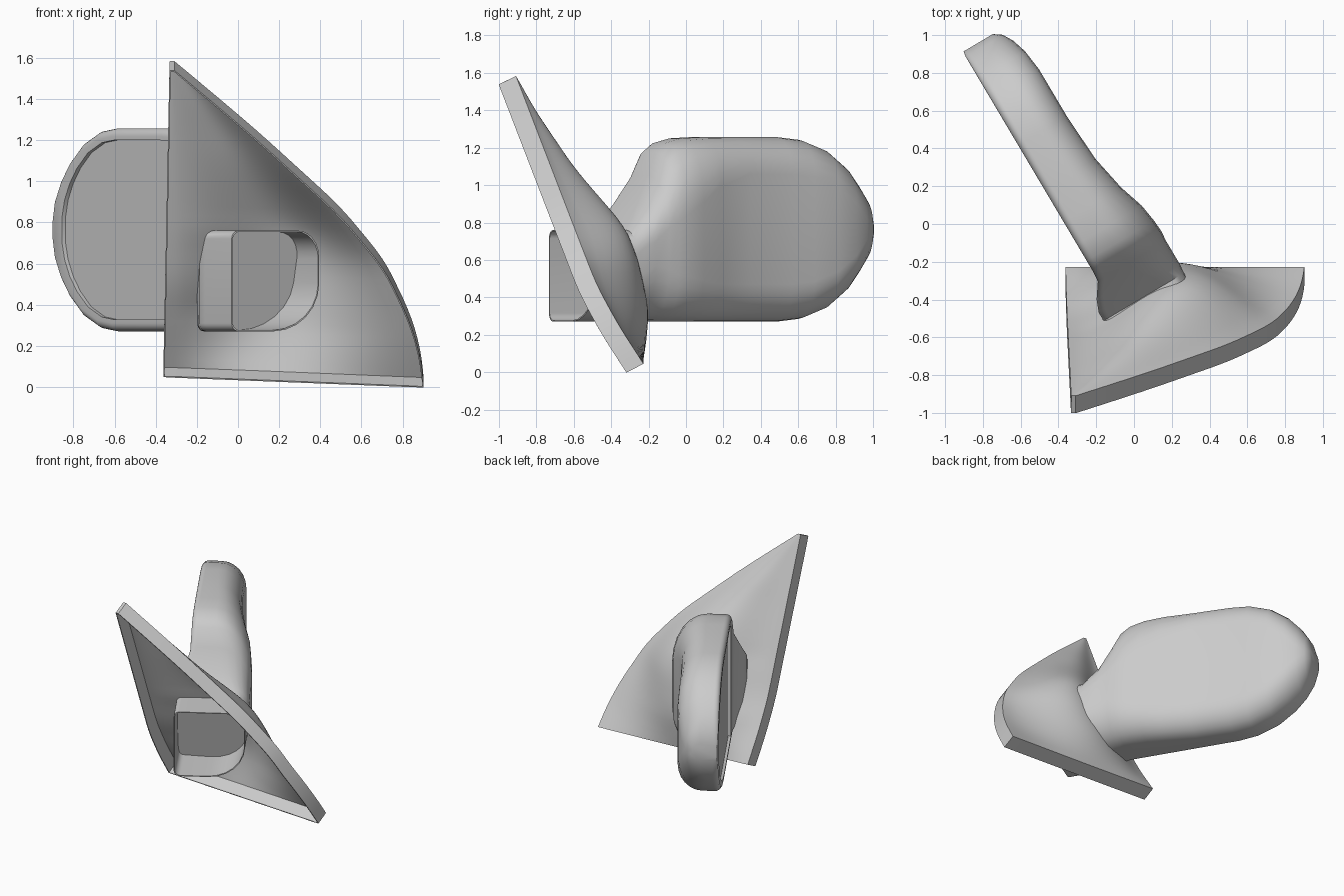
import bpy, bmesh, math
from mathutils import Vector

cube = bpy.data.objects.get("Cube")
if cube:
    bpy.data.objects.remove(cube, do_unlink=True)

grey = bpy.data.materials.new("plain_grey")
grey.use_nodes = True
COLOUR = (0.6, 0.6, 0.6, 1)
grey.diffuse_color = COLOUR
grey.node_tree.nodes["Principled BSDF"].inputs["Base Color"].default_value = COLOUR


def interp(table, t):
    """Straight-line lookup in a list of (position, value)."""
    if t <= table[0][0]:
        return table[0][1]
    for (a, u), (b, v) in zip(table, table[1:]):
        if t <= b:
            return u + (v - u) * (t - a) / (b - a)
    return table[-1][1]


def finish(name, bm):
    bmesh.ops.recalc_face_normals(bm, faces=bm.faces)
    mesh = bpy.data.meshes.new(name)
    bm.to_mesh(mesh)
    bm.free()
    ob = bpy.data.objects.new(name, mesh)
    bpy.context.collection.objects.link(ob)
    mesh.materials.append(grey)
    return ob


def loft(name, rings):
    """Skin equal-length closed rings and cap both ends."""
    bm = bmesh.new()
    loops = [[bm.verts.new(p) for p in ring] for ring in rings]
    for a, b in zip(loops, loops[1:]):
        for i in range(len(a)):
            j = (i + 1) % len(a)
            bm.faces.new((a[i], a[j], b[j], b[i]))
    bm.faces.new(loops[0])
    bm.faces.new(loops[-1])
    return finish(name, bm)


def cut(target, cutter):
    mod = target.modifiers.new("cut", "BOOLEAN")
    mod.operation = "DIFFERENCE"
    mod.solver = "EXACT"
    mod.object = cutter
    cutter.hide_render = True
    cutter.hide_set(True)


# Housing frame: s runs outward along the glass, n is depth behind it
ALONG = Vector((-0.51, 0.86, 0))
DEPTH = Vector((0.86, 0.51, 0))
ORIGIN = Vector((-0.2, -0.28, 0))


def place(s, n, z):
    return ORIGIN + ALONG * s + DEPTH * n + Vector((0, 0, z))


def section(s, n0, n1, z0, z1, top, bottom, tilt=(0, 0)):
    """D-shaped ring: small rounds on the glass side, large ones behind."""
    small = min(0.04, (z1 - z0) / 4)
    half = (z1 - z0) * 0.48
    corners = [(n0, z0, small, small, 180), (n1, z0, bottom[0], min(bottom[1], half), 270),
               (n1, z1, top[0], min(top[1], half), 0), (n0, z1, small, small, 90)]
    ring = []
    for n, z, rn, rz, start in corners:
        cn = n + rn if n == n0 else n - rn
        cz = z + rz if z == z0 else z - rz
        for k in range(7):
            a = math.radians(start + 15 * k)
            pn, pz = cn + rn * math.cos(a), cz + rz * math.sin(a)
            ring.append(place(s + tilt[0] * (n1 - pn) + tilt[1] * (z1 - pz), pn, pz))
    return ring


# Mirror housing, neck and hollow stub in one skin, starting at the tilted stub floor
NECK_TOP, NECK_LOW = (0.12, 0.13), (0.26, 0.36)
BACK = (0.17, 0.2)
TILT = (0.1, 0.26)
INNER = (-0.079, 0.404, 0.276, 0.754, NECK_TOP, NECK_LOW)
OUTER = (-0.085, 0.41, 0.27, 0.76, NECK_TOP, NECK_LOW)
stations = [(-0.305, *INNER, TILT), (-0.475, *INNER), (-0.475, *OUTER), (-0.22, *OUTER),
            (-0.17, -0.085, 0.415, 0.27, 0.82, (0.15, 0.15), (0.25, 0.33)),
            (-0.105, -0.06, 0.415, 0.27, 0.9, (0.2, 0.2), (0.24, 0.3)),
            (-0.025, -0.005, 0.415, 0.27, 1.05, (0.23, 0.28), (0.22, 0.28)),
            (0.035, 0, 0.42, 0.27, 1.175, (0.25, 0.37), (0.2, 0.25)),
            (0.1, 0, 0.415, 0.27, 1.225, (0.25, 0.38), (0.2, 0.24)),
            (0.2, 0, 0.4, 0.27, 1.25, (0.24, 0.34), (0.19, 0.22)),
            (0.34, 0, 0.355, 0.27, 1.257, (0.19, 0.26), BACK),
            (0.54, 0, 0.315, 0.27, 1.257, BACK, BACK),
            (0.81, 0, 0.3, 0.27, 1.257, BACK, BACK),
            (0.95, 0, 0.3, 0.285, 1.242, BACK, BACK),
            (1.1, 0, 0.3, 0.34, 1.187, BACK, BACK),
            (1.22, 0, 0.285, 0.425, 1.102, BACK, BACK),
            (1.3, 0, 0.26, 0.51, 1.017, BACK, BACK),
            (1.355, 0, 0.228, 0.6, 0.927, (0.1, 0.15), (0.1, 0.15)),
            (1.385, 0.005, 0.185, 0.7, 0.827, (0.06, 0.05), (0.06, 0.05))]
housing = loft("mirror_housing", [section(*st) for st in stations])

# Recess that leaves a rim around the glass
outline = [(st[0], st[3], st[4]) for st in stations if st[0] > 0.05]
edge = [(s, z1) for s, z0, z1 in outline] + [(s, z0) for s, z0, z1 in reversed(outline)]
inset = [(0.6 + (s - 0.6) * 0.875, 0.765 + (z - 0.765) * 0.885) for s, z in edge]
recess = loft("glass_recess_cutter", [[place(s, n, z) for s, z in inset] for n in (-0.1, 0.02)])
cut(housing, recess)

# Triangular mounting shell: a leaning sheet swollen around the neck, open in front
RIGHT = [(0, 0.9), (0.14, 0.885), (0.31, 0.835), (0.57, 0.71), (0.83, 0.495),
         (1.19, 0.1), (1.36, -0.1), (1.535, -0.31)]
LEAN = [(0, -0.32), (0.2, -0.45), (0.42, -0.57), (1.535, -1)]
BULGE = [(0, 0), (0.15, 0.12), (0.285, 0.205), (0.5, 0.265), (0.715, 0.27),
         (1.035, 0.12), (1.35, 0.03), (1.535, 0)]
SKEW = [(0.1, 0.8), (0.3, 0.9), (0.7, 1.45), (1.5, 1.3)]
SHARP = [(0.1, 1.8), (0.6, 1.25)]
ROWS, COLS, HEIGHT = 32, 24, 1.535
LIP = Vector((0, 0.09, 0.045))


def smooth_interp(table, t):
    r = min(0.07, t, HEIGHT - t)
    return sum(interp(table, t + r * k / 2) for k in range(-2, 3)) / 5


def sheet_point(i, j):
    z, c = HEIGHT * i / ROWS, j / COLS
    left = -0.36 + 0.03 * z / HEIGHT
    x = left + (smooth_interp(RIGHT, z) - left) * c
    swell = max(0, math.sin(math.pi * c ** interp(SKEW, z))) ** interp(SHARP, z)
    y = smooth_interp(LEAN, z) + smooth_interp(BULGE, z) * swell
    return Vector((x, y, z + 0.05 * (1 - c) * (1 - z / HEIGHT))) + LIP


bm = bmesh.new()
grid = [[bm.verts.new(sheet_point(i, j)) for j in range(COLS + 1)] for i in range(ROWS + 1)]
for a, b in zip(grid, grid[1:]):
    for j in range(COLS):
        bm.faces.new((a[j], a[j + 1], b[j + 1], b[j]))

# Lip turned forward around the sheet
rim = (grid[0][:-1] + [r[-1] for r in grid[:-1]] + grid[-1][:0:-1] + [r[0] for r in grid[:0:-1]])
lip = [bm.verts.new(v.co - LIP) for v in rim]
for k in range(len(rim)):
    m = (k + 1) % len(rim)
    bm.faces.new((rim[k], rim[m], lip[m], lip[k]))
plate = finish("mounting_shell", bm)
wall = plate.modifiers.new("wall", "SOLIDIFY")
wall.thickness = 0.007
wall.offset = 0

# Opening in the shell for the stub, ending just behind its floor
opening = loft("neck_opening_cutter", [section(-1.1, *OUTER), section(-0.285, *OUTER, TILT)])
cut(plate, opening)

# Apply modifiers and shade smooth with sharp edges kept
for ob in (housing, plate):
    bpy.ops.object.select_all(action="DESELECT")
    ob.select_set(True)
    bpy.context.view_layer.objects.active = ob
    for name in [m.name for m in ob.modifiers]:
        bpy.ops.object.modifier_apply(modifier=name)
    bpy.ops.object.shade_smooth_by_angle(angle=math.radians(35))
for cutter in (recess, opening):
    bpy.data.objects.remove(cutter, do_unlink=True)
